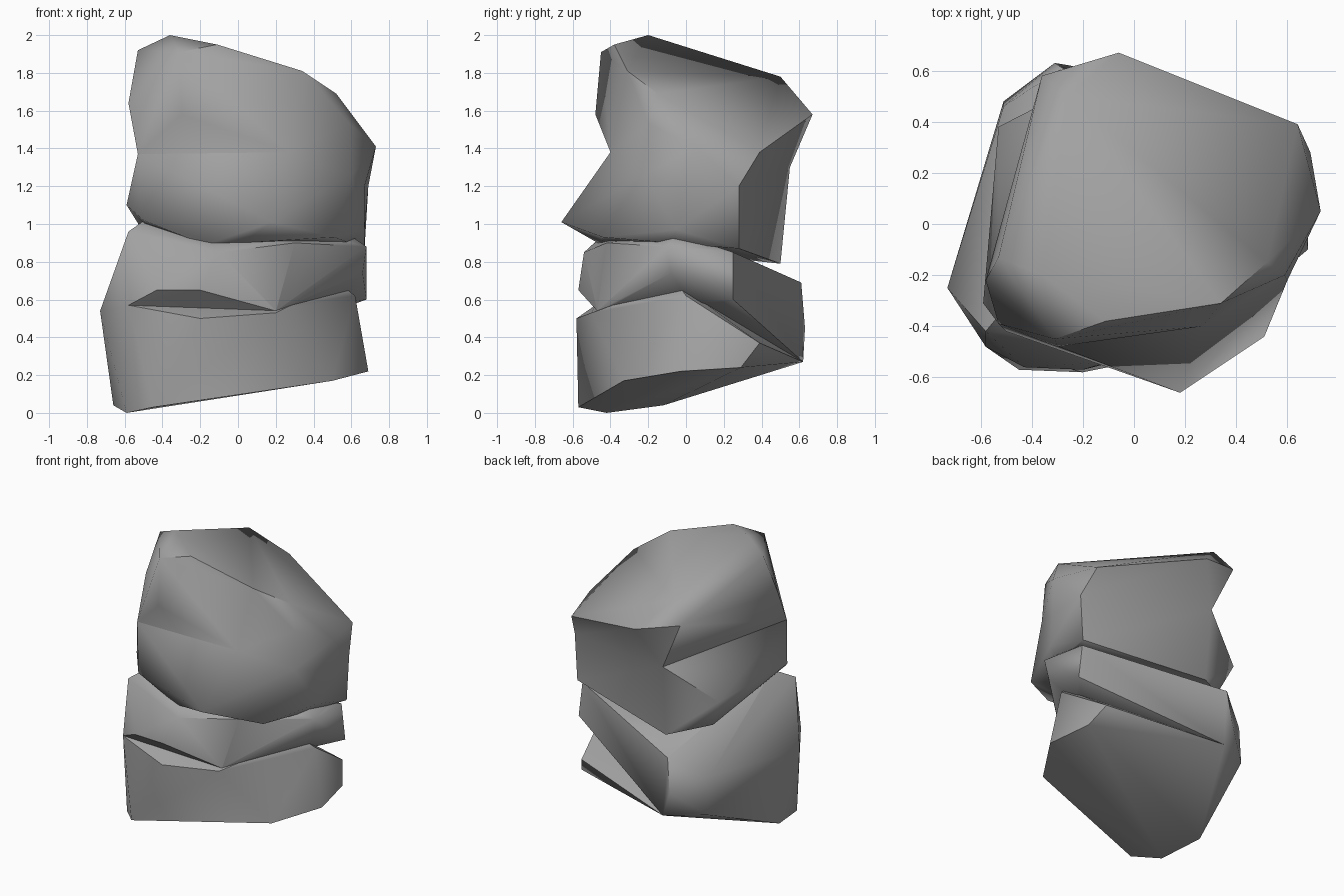
import bpy
import bmesh
from math import radians

default_cube = bpy.data.objects.get("Cube")
if default_cube:
    bpy.data.objects.remove(default_cube, do_unlink=True)


def make_material(name, color):
    material = bpy.data.materials.new(name)
    material.use_nodes = True
    material.diffuse_color = color
    shader = material.node_tree.nodes["Principled BSDF"]
    shader.inputs["Base Color"].default_value = color
    shader.inputs["Roughness"].default_value = .9
    return material


stone_grey = make_material("stone grey", (.36, .36, .36, 1))


def make_boulder(name, *corner_groups):
    """Wrap a convex block of stone around groups of corner points."""
    mesh = bpy.data.meshes.new(name)
    bm = bmesh.new()
    for group in corner_groups:
        for corner in group:
            bm.verts.new(corner)
    hull = bmesh.ops.convex_hull(bm, input=bm.verts)
    unused = set(hull["geom_interior"]) | set(hull["geom_unused"])
    loose = [item for item in unused if isinstance(item, bmesh.types.BMVert)]
    bmesh.ops.delete(bm, geom=loose, context="VERTS")
    bmesh.ops.recalc_face_normals(bm, faces=bm.faces)
    bm.to_mesh(mesh)
    bm.free()
    mesh.materials.append(stone_grey)
    boulder = bpy.data.objects.new(name, mesh)
    bpy.context.collection.objects.link(boulder)
    return boulder


def fuse(target, blocks):
    """Unite the blocks with the target into one closed stone."""
    bpy.ops.object.select_all(action="DESELECT")
    target.select_set(True)
    bpy.context.view_layer.objects.active = target
    for block in blocks:
        union = target.modifiers.new("fuse " + block.name, "BOOLEAN")
        union.operation = "UNION"
        union.solver = "EXACT"
        union.object = block
        bpy.ops.object.modifier_apply(modifier=union.name)
        bpy.data.objects.remove(block, do_unlink=True)


# Base block: sloping underside and a crooked upper rim
underside = [(-.59, -.42, 0), (-.66, -.12, .04), (-.45, -.57, .03),
             (.5, -.33, .17), (.69, -.03, .22), (.63, .29, .24)]
back_foot = [(-.25, .62, .27), (-.51, .48, .29)]
left_shoulder = [(-.73, -.25, .54), (-.58, -.48, .57)]
base_rim = [(-.2, -.58, .5), (.2, -.5, .53), (.53, -.05, .69),
            (.62, 0, .62), (.56, .39, .37)]
base = make_boulder("base_block", underside, back_foot, left_shoulder, base_rim)

# Middle slab: leans down toward the back and meets the base there
slab_lower = [(-.43, -.56, .65), (-.2, -.57, .65), (.2, -.47, .54),
              (.66, -.08, .74), (.68, .25, .6)]
slab_back = [(-.31, .63, .45), (-.28, .61, .69), (-.51, .46, .56)]
slab_upper = [(-.58, -.42, .96), (-.48, -.3, 1.03), (-.1, -.54, .85),
              (.3, -.42, .9), (.58, -.05, .95), (.68, -.1, .88), (.65, .25, .85)]
slab = make_boulder("middle_slab", back_foot, left_shoulder,
                    slab_lower, slab_back, slab_upper)

# Ledge block: pointed overhang at the front, narrow waist above
ledge_bottom = [(-.59, -.31, 1.1), (-.5, -.42, 1.02), (-.17, -.45, .89),
                (.18, -.66, 1.01), (.51, -.44, .93), (.67, -.05, .97),
                (.67, .28, .87), (-.19, .5, .79), (-.44, .32, .86),
                (-.53, .38, 1.07)]
waist = [(-.53, -.39, 1.37), (.27, -.4, 1.38), (.6, -.22, 1.26),
         (.67, -.03, 1.2), (.69, .28, 1.2), (-.2, .55, 1.3)]
ledge = make_boulder("ledge_block", ledge_bottom, waist)

# Cap block: broad top tilted down toward the right and back
cap_rim = [(-.58, -.22, 1.64), (-.3, -.48, 1.58), (-.36, .58, 1.65), (.59, -.2, 1.53)]
cap_top = [(-.53, -.13, 1.92), (-.31, -.45, 1.91), (-.36, -.2, 2),
           (-.11, -.38, 1.95), (.34, -.31, 1.81), (.52, -.15, 1.69),
           (.73, .05, 1.41), (.64, .39, 1.38), (-.06, .67, 1.58), (-.26, .5, 1.78)]
cap = make_boulder("cap_block", waist, cap_rim, cap_top)

# Join everything and soften the shallow creases
fuse(base, [slab, ledge, cap])
base.name = "layered_rock"
bpy.ops.object.shade_smooth_by_angle(angle=radians(48))
